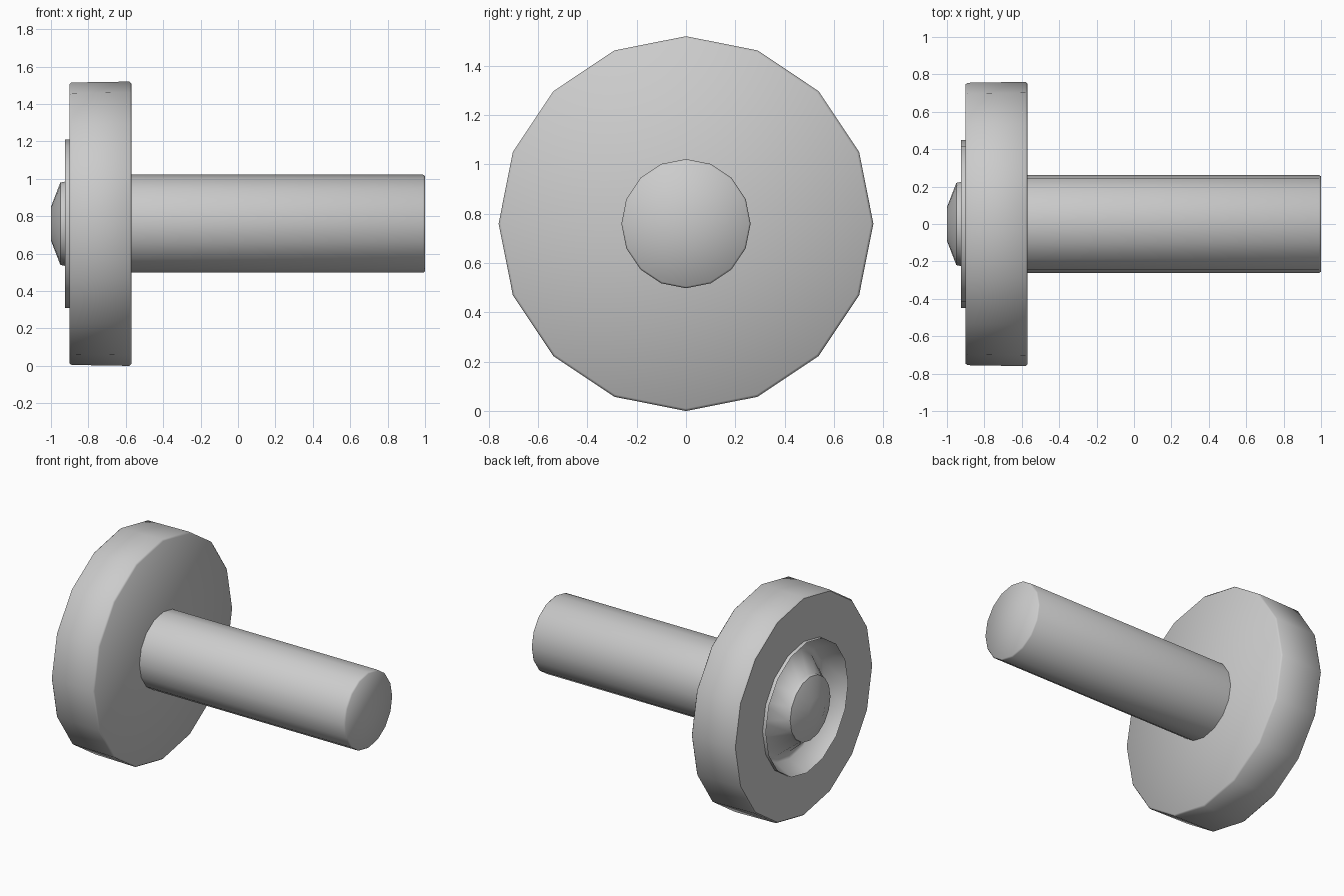
import bpy, bmesh, math

if "Cube" in bpy.data.objects:
    bpy.data.objects.remove(bpy.data.objects["Cube"])

SIDES = 16
CZ = 0.76  # height of the axle line


def lathe(name, profile, sharp=()):
    """Revolve (x, radius) points around the x axis; sharp lists hard-edged ring indices."""
    bm = bmesh.new()
    rings = []
    for x, r in profile:
        if r == 0:
            rings.append([bm.verts.new((x, 0, CZ))] * SIDES)
        else:
            rings.append([bm.verts.new((x, r * math.sin(a), CZ + r * math.cos(a)))
                          for a in (2 * math.pi * i / SIDES for i in range(SIDES))])
    for a, b in zip(rings, rings[1:]):
        for i in range(SIDES):
            j = (i + 1) % SIDES
            corners = list(dict.fromkeys((a[i], a[j], b[j], b[i])))
            bm.faces.new(corners).smooth = True
    for k in sharp:
        for i in range(SIDES):
            bm.edges.get((rings[k][i], rings[k][(i + 1) % SIDES])).smooth = False
    bmesh.ops.recalc_face_normals(bm, faces=bm.faces)
    mesh = bpy.data.meshes.new(name)
    bm.to_mesh(mesh)
    bm.free()
    obj = bpy.data.objects.new(name, mesh)
    bpy.context.collection.objects.link(obj)
    return obj


# Wheel: soft inner rim, flat outer face, raised lip, V-shaped dish and domed hub
lathe("wheel", [
    (-0.57, 0.0), (-0.57, 0.75), (-0.58, 0.76),
    (-0.89, 0.755), (-0.90, 0.747),
    (-0.90, 0.45), (-0.925, 0.45),
    (-0.79, 0.39), (-0.79, 0.34),
    (-0.925, 0.225), (-0.95, 0.22),
    (-1.0, 0.09), (-1.0, 0.0),
], sharp=(4, 5, 6, 10))

# Axle: plain round bar with a softened free end
lathe("axle", [(-0.60, 0.0), (-0.60, 0.262), (0.99, 0.262), (1.0, 0.255), (1.0, 0.0)],
      sharp=(1,))
